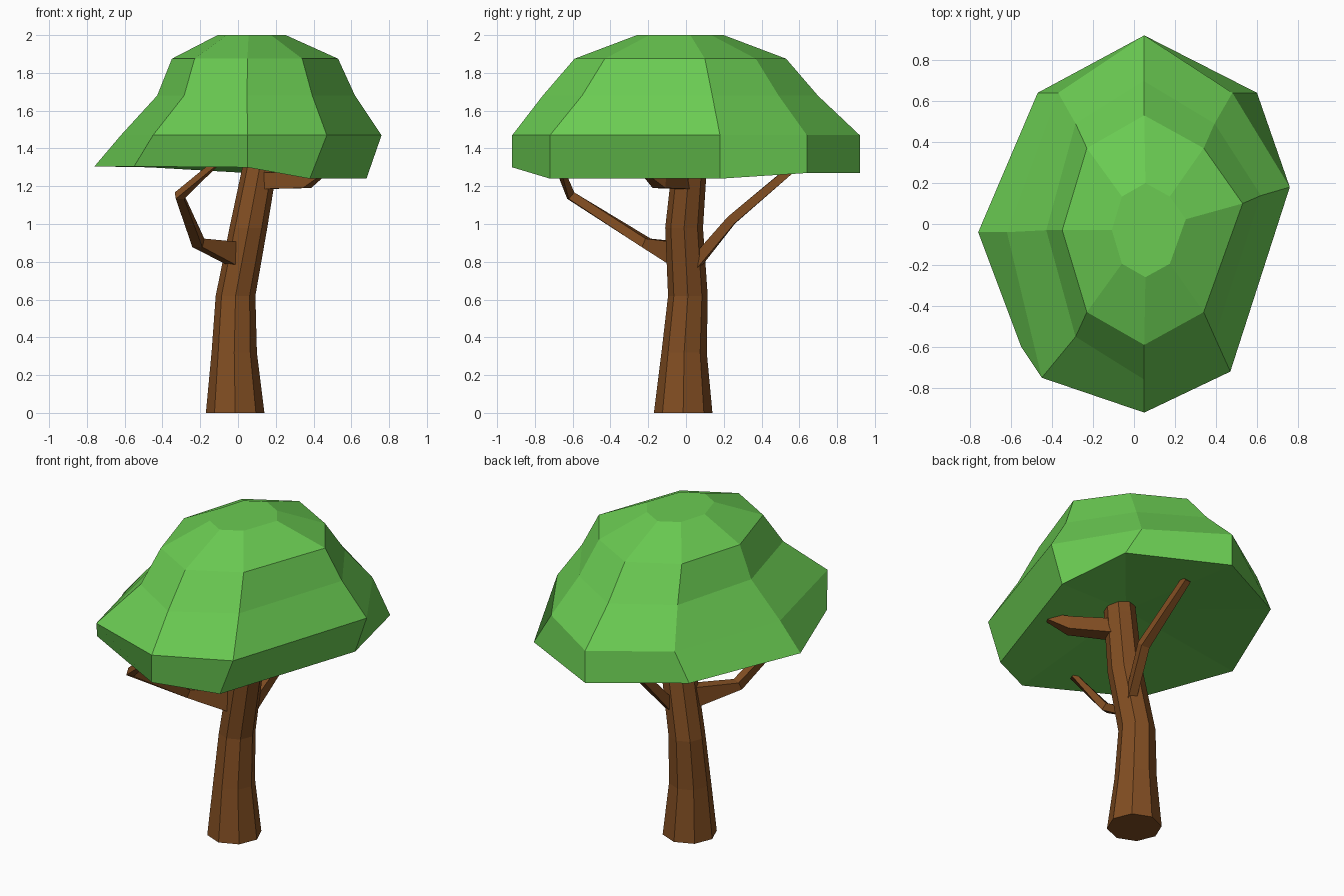
import bpy, bmesh, math
from mathutils import Vector

if "Cube" in bpy.data.objects:
    bpy.data.objects.remove(bpy.data.objects["Cube"])


def material(name, color):
    m = bpy.data.materials.new(name)
    m.diffuse_color = color
    m.use_nodes = True
    m.node_tree.nodes["Principled BSDF"].inputs["Base Color"].default_value = m.diffuse_color
    return m


def loft(name, rings, mat, hollow=None):
    """Skin a stack of equal-sized rings and cap both ends; hollow = apex of a fanned underside."""
    bm = bmesh.new()
    loops = [[bm.verts.new(p) for p in ring] for ring in rings]
    n = len(loops[0])
    for a, b in zip(loops, loops[1:]):
        for i in range(n):
            j = (i + 1) % n
            bm.faces.new((a[i], a[j], b[j], b[i]))
    if hollow:
        apex = bm.verts.new(hollow)
        for i in range(n):
            bm.faces.new((loops[0][(i + 1) % n], loops[0][i], apex))
    else:
        bm.faces.new(loops[0][::-1])
    bm.faces.new(loops[-1])
    bmesh.ops.recalc_face_normals(bm, faces=bm.faces)
    mesh = bpy.data.meshes.new(name)
    bm.to_mesh(mesh)
    bm.free()
    mesh.materials.append(mat)
    obj = bpy.data.objects.new(name, mesh)
    bpy.context.collection.objects.link(obj)
    return obj


def branch(name, path, mat):
    """Four-sided tapered limb; path entries are (point, width, height)."""
    pts = [Vector(p[0]) for p in path]
    rings = []
    for i, (_, w, h) in enumerate(path):
        d = (pts[min(i + 1, len(pts) - 1)] - pts[max(i - 1, 0)]).normalized()
        side = d.cross(Vector((0, 0, 1))).normalized()
        up = side.cross(d)
        rings.append([pts[i] + side * sx * w / 2 + up * sz * h / 2
                      for sx, sz in ((-1, -1), (1, -1), (1, 1), (-1, 1))])
    return loft(name, rings, mat)


bark = material("bark", (0.22, 0.075, 0.016, 1))
leaf = material("leaf", (0.145, 0.6, 0.085, 1))

# Trunk: bent, tapering octagon (centre x, centre y, z, radius)
trunk = [(-0.015, -0.015, 0, 0.155), (-0.02, -0.01, 0.32, 0.12),
         (-0.013, 0.01, 0.62, 0.105), (0.055, -0.01, 0.98, 0.1),
         (0.115, 0.018, 1.3, 0.092), (0.13, 0.02, 1.42, 0.088)]
loft("trunk", [[(x + r * math.cos(k * math.pi / 4), y + r * math.sin(k * math.pi / 4), z)
                for k in range(8)] for x, y, z, r in trunk], bark)

# Branches reaching into the canopy
branch("front_branch", [((-0.01, -0.04, 0.84), 0.07, 0.13), ((-0.21, -0.21, 0.90), 0.06, 0.05),
                        ((-0.31, -0.61, 1.15), 0.045, 0.045),
                        ((-0.12, -0.68, 1.32), 0.03, 0.03)], bark)
branch("back_branch", [((0.06, 0.04, 0.78), 0.05, 0.06), ((0.13, 0.24, 1.02), 0.055, 0.05),
                       ((0.10, 0.58, 1.31), 0.04, 0.04)], bark)
branch("right_branch", [((0.12, 0.0, 1.23), 0.1, 0.09), ((0.36, -0.14, 1.23), 0.08, 0.08),
                        ((0.47, -0.23, 1.29), 0.03, 0.03)], bark)

# Canopy: lopsided octagonal crown, upper rings share one outline
cx, cy = 0.06, -0.03
outline = [(0.05, 0.53), (0.34, 0.37), (0.53, 0.10), (0.34, -0.43),
           (0.05, -0.59), (-0.23, -0.43), (-0.35, -0.03), (-0.23, 0.37)]


def crown(sx, sy, z):
    return [(cx + (x - cx) * sx, cy + (y - cy) * sy, z) for x, y in outline]


widest = [(0.05, 0.92), (0.48, 0.64), (0.76, 0.18), (0.47, -0.72),
          (0.05, -0.92), (-0.45, -0.75), (-0.62, -0.04), (-0.37, 0.64)]
rim = [(0.05, 0.92, 1.27), (0.60, 0.64, 1.27), (0.68, 0.18, 1.24), (0.38, -0.72, 1.24),
       (0.05, -0.92, 1.30), (-0.55, -0.60, 1.305), (-0.76, -0.04, 1.305), (-0.47, 0.64, 1.30)]
loft("canopy", [rim, [(x, y, 1.47) for x, y in widest], crown(1.19, 1.3, 1.68),
                crown(1, 1, 1.875), crown(0.41, 0.41, 2.0)], leaf, hollow=(0.06, 0, 1.38))
